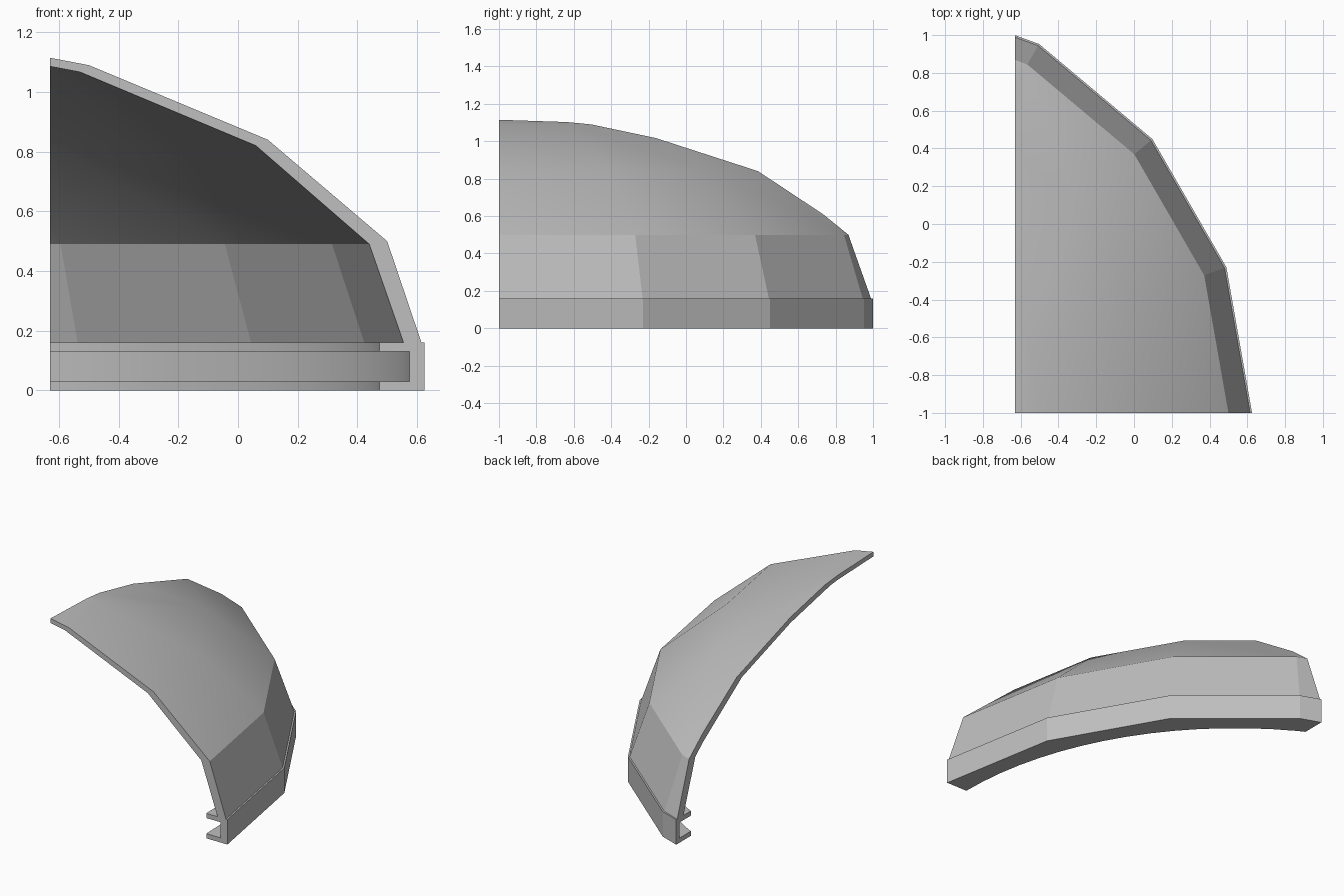
import bpy, bmesh
from math import radians, cos, sin
from mathutils import Vector

cube = bpy.data.objects.get("Cube")
if cube:
    bpy.data.objects.remove(cube)

AXIS = Vector((-1.63, -1.0, 0.0))   # axis the dome turns about
CUT_X = -0.63                       # plane where the panel is trimmed
FACET = 20                          # degrees per flat side

grey = bpy.data.materials.new("plain_grey")
grey.use_nodes = True
colour = (0.52, 0.52, 0.52, 1)
grey.diffuse_color = colour
grey.node_tree.nodes["Principled BSDF"].inputs["Base Color"].default_value = colour


def flat_side(angle):
    """Radius factor that turns a circle into a polygon of FACET sides."""
    half = FACET / 2
    return cos(radians(half)) / cos(radians(angle % FACET - half))


def sweep_panel(name, profile, step):
    """Sweep a closed (radius, z, faceted) section, then trim it at CUT_X."""
    bm = bmesh.new()
    rings = []
    for angle in range(0, 4 * FACET + 1, step):
        a = radians(angle)
        ring = []
        for r, z, faceted in profile:
            r *= flat_side(angle) if faceted else 1
            ring.append(bm.verts.new(AXIS + Vector((r * cos(a), r * sin(a), z))))
        rings.append(ring)
    n = len(profile)
    for a, b in zip(rings, rings[1:]):
        for i in range(n):
            j = (i + 1) % n
            bm.faces.new((a[i], a[j], b[j], b[i]))
    bm.faces.new(rings[0])
    bm.faces.new(rings[-1])

    # trim and close the cut
    bmesh.ops.bisect_plane(bm, geom=bm.verts[:] + bm.edges[:] + bm.faces[:],
                           plane_co=(CUT_X, 0, 0), plane_no=(-1, 0, 0),
                           clear_outer=True)
    rim = [e for e in bm.edges if e.is_boundary]
    bmesh.ops.edgeloop_fill(bm, edges=rim)
    bmesh.ops.recalc_face_normals(bm, faces=bm.faces[:])

    mesh = bpy.data.meshes.new(name)
    bm.to_mesh(mesh)
    bm.free()
    mesh.materials.append(grey)
    obj = bpy.data.objects.new(name, mesh)
    bpy.context.collection.objects.link(obj)
    bpy.ops.object.select_all(action='DESELECT')
    obj.select_set(True)
    bpy.context.view_layer.objects.active = obj
    bpy.ops.object.shade_smooth_by_angle(angle=radians(18.4))
    return obj


# faceted dome shell: outer skin going up, inner skin coming down
outer = [(2.245, 0.16), (2.13, 0.5), (1.73, 0.84), (1.13, 1.09), (0.5, 1.21)]
inner = [(0.5, 1.18), (1.1, 1.067), (1.69, 0.82), (2.07, 0.49), (2.185, 0.16)]
sweep_panel("dome_shell", [(r, z, True) for r, z in outer + inner], FACET)

# base rim: flat sides outside, round grooved channel inside
groove = [(2.105, 0.16), (2.105, 0.13), (2.205, 0.13),
          (2.205, 0.03), (2.105, 0.03), (2.105, 0)]
rim = [(2.255, 0, True), (2.255, 0.16, True)]
sweep_panel("base_rim", rim + [(r, z, False) for r, z in groove], 4)
